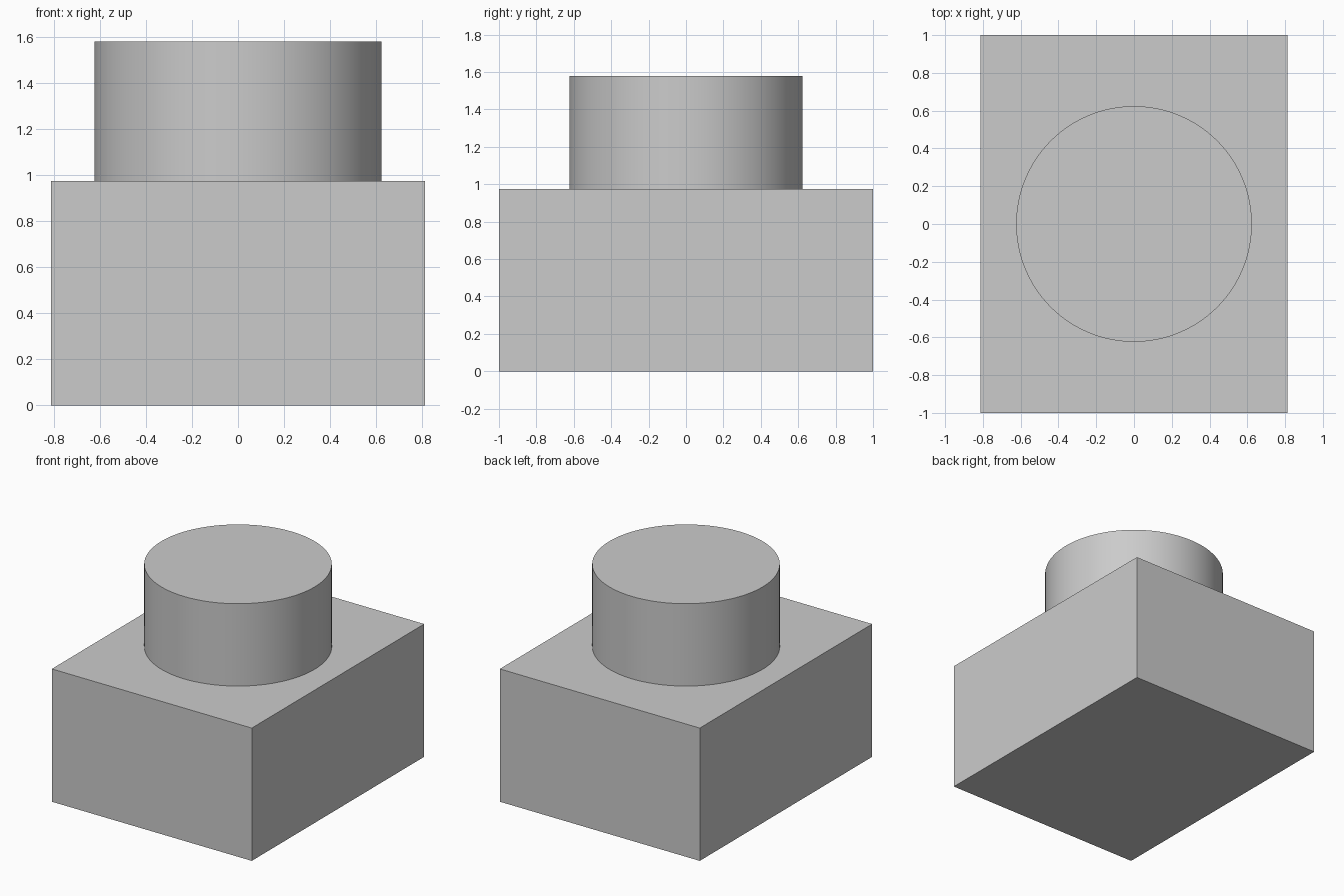
import bpy
import math

cube = bpy.data.objects.get("Cube")
if cube:
    bpy.data.objects.remove(cube, do_unlink=True)

WIDTH, DEPTH, BASE_H = 1.624, 2.0, 0.975
RADIUS, TOTAL_H = 0.624, 1.58

# Single plain grey
grey = bpy.data.materials.new("plain grey")
grey.use_nodes = True
colour = (0.6, 0.6, 0.6, 1)
grey.diffuse_color = colour
grey.node_tree.nodes["Principled BSDF"].inputs["Base Color"].default_value = colour


def finish(name):
    obj = bpy.context.object
    obj.name = name
    obj.data.materials.append(grey)
    return obj


# Rectangular base block
bpy.ops.mesh.primitive_cube_add(size=1, location=(0, 0, BASE_H / 2))
base = finish("base_block")
base.scale = (WIDTH, DEPTH, BASE_H)
bpy.ops.object.transform_apply(location=False, rotation=False, scale=True)

# Round boss standing on the block
bpy.ops.mesh.primitive_cylinder_add(
    vertices=96, radius=RADIUS, depth=TOTAL_H - BASE_H,
    location=(0, 0, (TOTAL_H + BASE_H) / 2))
finish("round_boss")
bpy.ops.object.shade_smooth_by_angle(angle=math.radians(30))
